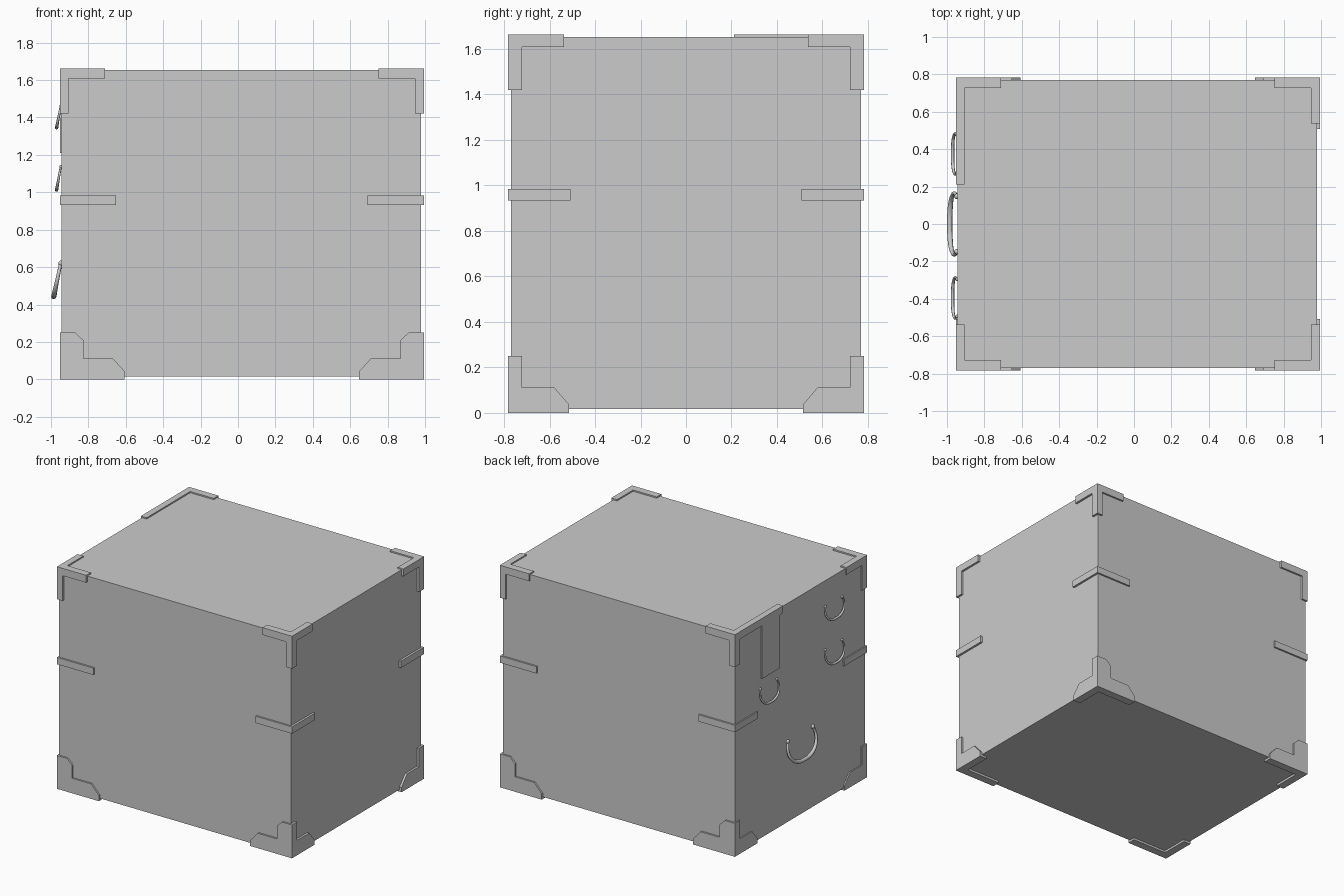
import bpy, bmesh, math
from mathutils import Vector

old = bpy.data.objects.get("Cube")
if old:
    bpy.data.objects.remove(old, do_unlink=True)

grey = bpy.data.materials.new("plain grey")
grey.use_nodes = True
COLOUR = (0.6, 0.6, 0.6, 1)
grey.diffuse_color = COLOUR
grey.node_tree.nodes["Principled BSDF"].inputs["Base Color"].default_value = COLOUR

# Extents of the chest body and of the metal fittings around it
BODY_LO, BODY_HI = Vector((-0.944, -0.769, 0.016)), Vector((0.979, 0.769, 1.653))
FIT_LO, FIT_HI = Vector((-0.953, -0.782, 0.0)), Vector((0.995, 0.782, 1.663))


def pick(lo, hi, signs):
    return Vector([hi[i] if signs[i] > 0 else lo[i] for i in range(3)])


def finish(name, bm):
    bmesh.ops.recalc_face_normals(bm, faces=bm.faces[:])
    mesh = bpy.data.meshes.new(name)
    bm.to_mesh(mesh)
    bm.free()
    mesh.materials.append(grey)
    obj = bpy.data.objects.new(name, mesh)
    bpy.context.scene.collection.objects.link(obj)
    return obj


def box(name, lo, hi):
    bm = bmesh.new()
    bmesh.ops.create_cube(bm, size=1)
    for v in bm.verts:
        v.co = pick(lo, hi, v.co)
    return finish(name, bm)


def add_plate(bm, corner, signs, axes, outline):
    """Extrude an outline, measured inwards from a corner, through the fitting's thickness."""
    u, w = axes
    n = 3 - u - w
    verts = []
    for a, b in outline:
        p = corner.copy()
        p[u] -= signs[u] * a
        p[w] -= signs[w] * b
        verts.append(bm.verts.new(p))
    face = bm.faces.new(verts)
    depth = Vector((0, 0, 0))
    depth[n] = pick(BODY_LO, BODY_HI, signs)[n] - corner[n]
    grown = bmesh.ops.extrude_face_region(bm, geom=[face])["geom"]
    bmesh.ops.translate(bm, vec=depth, verts=[g for g in grown if isinstance(g, bmesh.types.BMVert)])


def ell(long_u, long_w, thick_u, thick_w):
    return [(0, 0), (long_u, 0), (long_u, thick_w), (thick_u, thick_w), (thick_u, long_w), (0, long_w)]


# Outlines of the shaped feet
FOOT_WIDE = [(0, 0), (.347, 0), (.347, .043), (.284, .112), (.126, .112),
             (.126, .209), (.083, .25), (0, .25)]
FOOT_NARROW = [(0, 0), (.268, 0), (.268, .036), (.203, .112), (.06, .112), (.06, .25), (0, .25)]

box("chest_body", BODY_LO, BODY_HI)

for sx, side in ((-1, "right"), (1, "left")):
    for sy, end in ((-1, "front"), (1, "back")):
        where = end + "_" + side
        # Lower corner fittings
        signs = (sx, sy, -1)
        corner = pick(FIT_LO, FIT_HI, signs)
        bm = bmesh.new()
        add_plate(bm, corner, signs, (0, 2), FOOT_WIDE)
        add_plate(bm, corner, signs, (1, 2), FOOT_NARROW)
        add_plate(bm, corner, signs, (0, 1), ell(.347, .268, .06, .06))
        finish("foot_bracket_" + where, bm)

        # Upper corner fittings, one with a longer arm beside the lock
        signs = (sx, sy, 1)
        corner = pick(FIT_LO, FIT_HI, signs)
        arm = .571 if (sx < 0 and sy > 0) else .245
        bm = bmesh.new()
        add_plate(bm, corner, signs, (0, 2), ell(.243, .243, .048, .055))
        add_plate(bm, corner, signs, (1, 2), ell(arm, .243, .06, .055))
        add_plate(bm, corner, signs, (0, 1), ell(.243, arm, .048, .055))
        finish("top_bracket_" + where, bm)

        # Straps around the upright edges
        bm = bmesh.new()
        corner.z = .984
        for axis, length in ((0, .302), (1, .274)):
            add_plate(bm, corner, signs, (axis, 2), [(0, 0), (length, 0), (length, .051), (0, .051)])
        finish("edge_strap_" + where, bm)

# Lock plate hanging from the long bracket arm
box("lock_plate", Vector((FIT_LO.x, .25, 1.21)), Vector((BODY_LO.x, .46, 1.61)))


def handle(name, y, top, half, drop, reach, radius):
    """Drop pull: a bowed bar, thicker in the middle, hung from two round pins."""
    curve = bpy.data.curves.new(name, "CURVE")
    curve.dimensions = "3D"
    curve.bevel_depth = radius
    curve.bevel_resolution = 2
    curve.resolution_u = 6
    curve.use_fill_caps = True
    shape = [(-.86, 0, .6), (-.96, .35, .7), (-.82, .72, .85), (-.45, .95, 1),
             (0, 1, 1), (.45, .95, 1), (.82, .72, .85), (.96, .35, .7), (.86, 0, .6)]
    spline = curve.splines.new("BEZIER")
    spline.bezier_points.add(len(shape) - 1)
    for p, (a, d, r) in zip(spline.bezier_points, shape):
        p.co = (BODY_LO.x - .004 - reach * d, y + half * a, top - drop * d)
        p.radius = r
        p.handle_left_type = p.handle_right_type = "AUTO"
    curve.materials.append(grey)
    bpy.context.scene.collection.objects.link(bpy.data.objects.new(name, curve))

    bm = bmesh.new()
    for s in (-1, 1):
        made = bmesh.ops.create_uvsphere(bm, u_segments=10, v_segments=6, radius=radius * 1.1)
        bmesh.ops.translate(bm, vec=(BODY_LO.x - .002, y + s * half * .86, top), verts=made["verts"])
    for f in bm.faces:
        f.smooth = True
    finish(name + "_pins", bm)


handle("upper_back_handle", .375, 1.137, .115, .125, .022, .009)
handle("upper_front_handle", -.395, 1.46, .115, .115, .022, .009)
handle("middle_front_handle", -.395, 1.137, .115, .125, .022, .009)
handle("large_lower_handle", 0, .62, .172, .178, .037, .014)
